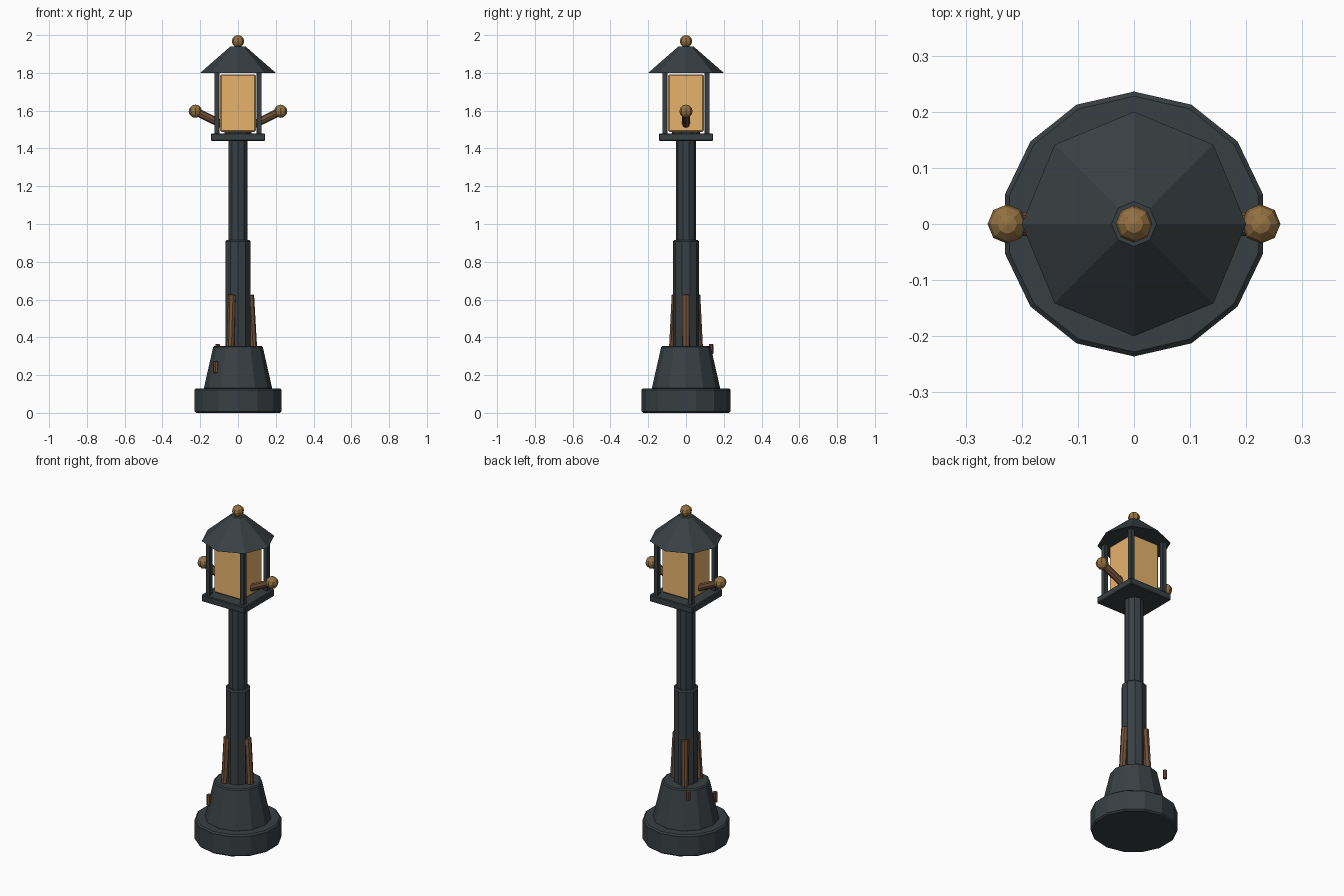
import bpy, math
from mathutils import Vector

if "Cube" in bpy.data.objects:
    bpy.data.objects.remove(bpy.data.objects["Cube"])


def material(name, rgb):
    m = bpy.data.materials.new(name)
    m.diffuse_color = (*rgb, 1)
    m.use_nodes = True
    m.node_tree.nodes["Principled BSDF"].inputs["Base Color"].default_value = m.diffuse_color
    return m


IRON = material("iron", (0.04, 0.05, 0.055))
GLOW = material("glow", (0.80, 0.45, 0.15))
BRASS = material("brass", (0.30, 0.17, 0.055))
WOOD = material("wood", (0.17, 0.085, 0.042))


def finish(name, mat, bevel=0):
    ob = bpy.context.object
    ob.name = name
    ob.data.materials.append(mat)
    if bevel:
        mod = ob.modifiers.new("edge", 'BEVEL')
        mod.width = bevel
        mod.segments = 1
        mod.limit_method = 'ANGLE'
        mod.angle_limit = math.radians(50)
    return ob


def drum(name, sides, r1, r2, z1, z2, mat=IRON, bevel=0):
    bpy.ops.mesh.primitive_cone_add(vertices=sides, radius1=r1, radius2=r2,
                                    depth=z2 - z1, location=(0, 0, (z1 + z2) / 2))
    return finish(name, mat, bevel)


def box(name, x, y, z1, z2, half, mat=IRON, bevel=0):
    bpy.ops.mesh.primitive_cube_add(size=1, location=(x, y, (z1 + z2) / 2))
    bpy.context.object.scale = (2 * half, 2 * half, z2 - z1)
    bpy.ops.object.transform_apply(location=False, rotation=False, scale=True)
    return finish(name, mat, bevel)


def rod(name, a, b, r, mat, sides=8):
    a, b = Vector(a), Vector(b)
    bpy.ops.mesh.primitive_cylinder_add(vertices=sides, radius=r, depth=(b - a).length,
                                        location=(a + b) / 2)
    bpy.context.object.rotation_euler = (b - a).to_track_quat('Z', 'Y').to_euler()
    return finish(name, mat, 0.003)


def ball(name, loc, r):
    bpy.ops.mesh.primitive_uv_sphere_add(segments=8, ring_count=6, radius=r, location=loc)
    return finish(name, BRASS)


# Foot and stepped column
drum("foot", 14, 0.236, 0.236, 0, 0.13, bevel=0.008)
drum("foot_cone", 12, 0.182, 0.13, 0.125, 0.355, bevel=0.006)
drum("lower_column", 10, 0.069, 0.069, 0.34, 0.915, bevel=0.007)
drum("upper_column", 10, 0.053, 0.053, 0.90, 1.45, bevel=0.004)

# Leaning ribs around the lower column
for i in range(3):
    a = math.radians(120 * i)
    c, s = math.cos(a), math.sin(a)
    rod(f"rib_{i + 1}", (0.081 * c, 0.081 * s, 0.33), (0.064 * c, 0.064 * s, 0.625), 0.021, WOOD)

# Small pegs beside the foot cone
rod("peg_low", (-0.119, -0.106, 0.212), (-0.119, -0.106, 0.275), 0.013, WOOD)
rod("peg_high", (-0.108, 0.133, 0.312), (-0.108, 0.133, 0.365), 0.012, WOOD)

# Lantern: tray, collar, glowing core and corner posts
box("lantern_tray", 0, 0, 1.44, 1.48, 0.143, bevel=0.004)
drum("lantern_collar", 10, 0.075, 0.075, 1.47, 1.495)
box("lantern_glass", 0, 0, 1.488, 1.792, 0.095, GLOW, bevel=0.007)
for i, (sx, sy) in enumerate([(-1, -1), (1, -1), (1, 1), (-1, 1)]):
    box(f"lantern_post_{i + 1}", 0.112 * sx, 0.112 * sy, 1.475, 1.82, 0.0135, bevel=0.002)

# Side arms with ball ends
for side, name in ((-1, "left"), (1, "right")):
    rod(f"{name}_arm", (0.08 * side, 0, 1.525), (0.226 * side, 0, 1.597), 0.021, WOOD)
    ball(f"{name}_arm_ball", (0.226 * side, 0, 1.597), 0.035)

# Roof and finial
drum("roof", 8, 0.20, 0.04, 1.80, 1.94)
ball("finial", (0, 0, 1.967), 0.033)
